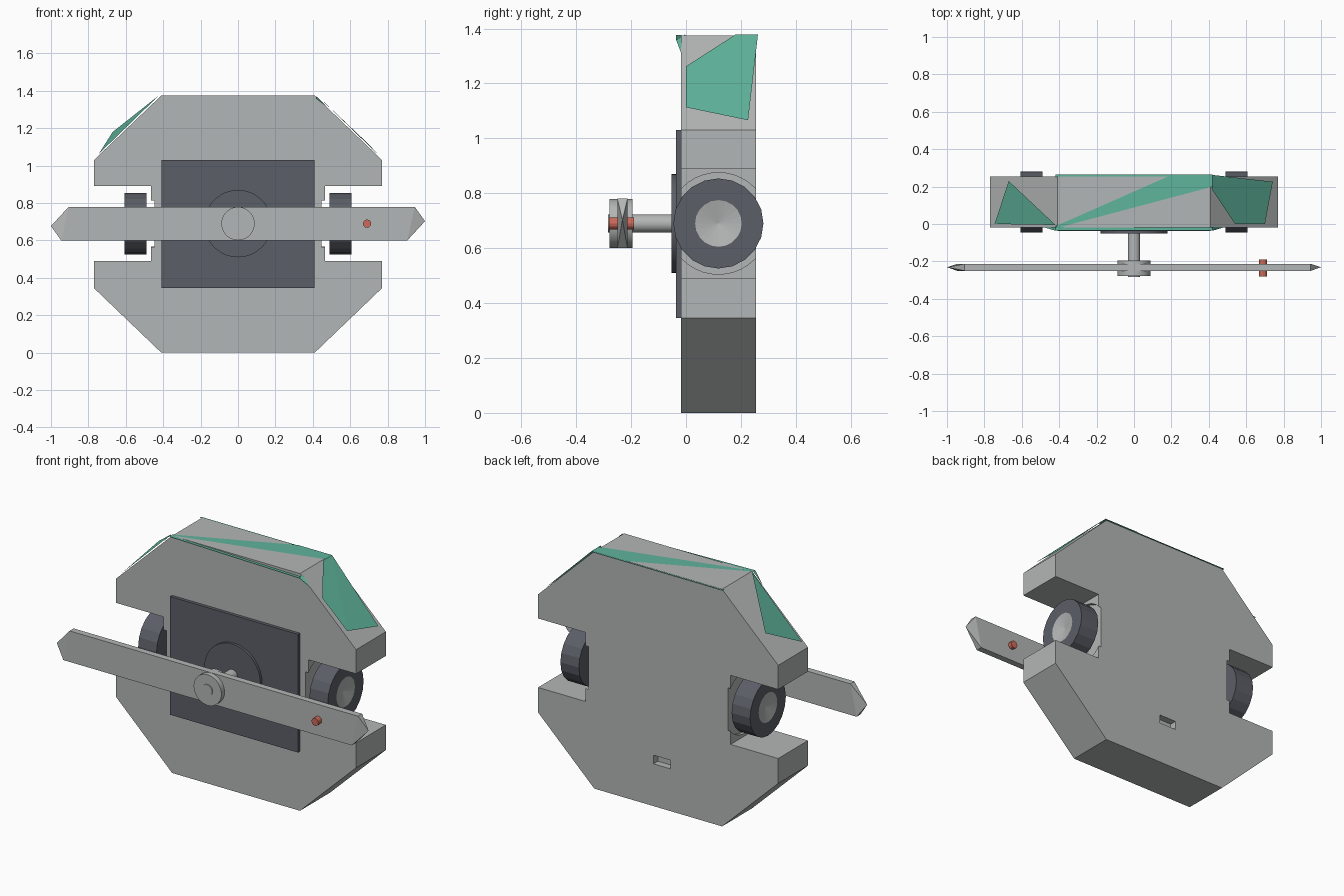
import bpy, bmesh
from math import pi, cos, sin
from mathutils import Matrix, Vector

cube = bpy.data.objects.get("Cube")
if cube:
    bpy.data.objects.remove(cube, do_unlink=True)


def material(name, rgb):
    m = bpy.data.materials.new(name)
    m.use_nodes = True
    m.diffuse_color = (*rgb, 1)
    node = next(n for n in m.node_tree.nodes if n.type == 'BSDF_PRINCIPLED')
    node.inputs["Base Color"].default_value = (*rgb, 1)
    return m


GREY = material("light_grey", (0.45, 0.47, 0.465))
DARK = material("dark_slate", (0.105, 0.112, 0.135))
GREEN = material("sea_green", (0.115, 0.46, 0.33))
RED = material("soft_red", (0.60, 0.14, 0.10))

AXIS_Z = 0.69      # height shared by wheels, shaft and blade
WHEEL_Y = 0.118
FRONT, BACK = -0.018, 0.255


def finish(name, bm, *mats, smooth=False, normals=True):
    if normals:
        bmesh.ops.recalc_face_normals(bm, faces=bm.faces[:])
    me = bpy.data.meshes.new(name)
    bm.to_mesh(me)
    bm.free()
    ob = bpy.data.objects.new(name, me)
    bpy.context.collection.objects.link(ob)
    for m in mats:
        me.materials.append(m)
    if smooth:
        activate(ob)
        bpy.ops.object.shade_smooth_by_angle(angle=0.6)
    return ob


def activate(ob):
    bpy.ops.object.select_all(action='DESELECT')
    ob.select_set(True)
    bpy.context.view_layer.objects.active = ob


def prism(name, outline, y0, y1, mat):
    """Extrude an x-z outline from y0 to y1."""
    bm = bmesh.new()
    face = bm.faces.new([bm.verts.new((x, y0, z)) for x, z in outline])
    new = bmesh.ops.extrude_face_region(bm, geom=[face])["geom"]
    moved = [v for v in new if isinstance(v, bmesh.types.BMVert)]
    bmesh.ops.translate(bm, verts=moved, vec=(0, y1 - y0, 0))
    return finish(name, bm, mat)


def box(name, x0, x1, y0, y1, z0, z1, mat):
    return prism(name, [(x0, z0), (x1, z0), (x1, z1), (x0, z1)], y0, y1, mat)


def cylinder(name, axis, a, b, radius, centre, mat, sides=40, smooth=True):
    """Cylinder along axis X or Y from a to b; centre is the other two coordinates."""
    bm = bmesh.new()
    mid = (a + b) / 2
    if axis == 'X':
        place = Matrix.Translation((mid, *centre)) @ Matrix.Rotation(pi / 2, 4, 'Y')
    else:
        place = Matrix.Translation((centre[0], mid, centre[1])) @ Matrix.Rotation(pi / 2, 4, 'X')
    bmesh.ops.create_cone(bm, cap_ends=True, segments=sides, radius1=radius,
                          radius2=radius, depth=abs(b - a), matrix=place)
    return finish(name, bm, mat, smooth=smooth)


def cut(target, cutter):
    cutter.hide_render = True
    activate(target)
    mod = target.modifiers.new("cut", 'BOOLEAN')
    mod.operation = 'DIFFERENCE'
    mod.solver = 'EXACT'
    mod.object = cutter
    bpy.ops.object.modifier_apply(modifier=mod.name)
    bpy.data.objects.remove(cutter, do_unlink=True)


# Octagonal body with side notches
half = [(0.41, 0), (0.77, 0.345), (0.77, 0.49), (0.465, 0.49),
        (0.465, 0.89), (0.77, 0.89), (0.77, 1.03), (0.41, 1.375)]
outline = half + [(-x, z) for x, z in reversed(half)]
body = prism("body", outline, FRONT, BACK, GREY)

# Round wheel pockets and the rear socket
for s in (1, -1):
    cut(body, cylinder("pocket_cutter", 'X', s * 0.447, s * 0.55, 0.185,
                       (WHEEL_Y, AXIS_Z), GREY, smooth=False))
cut(body, box("socket_cutter", -0.08, 0.03, BACK - 0.04, BACK + 0.05, 0.245, 0.295, GREY))

# Wheels: turned profile of (distance along axle, radius), with dished hub
R, HUB = 0.164, 0.085
profile = [(0.49, 0), (0.49, R), (0.608, R), (0.608, HUB), (0.59, 0)]
SIDES = 20
for s, side in ((1, "left"), (-1, "right")):
    bm = bmesh.new()
    verts = [bm.verts.new((s * x, WHEEL_Y, AXIS_Z + r)) for x, r in profile]
    edges = [bm.edges.new(p) for p in zip(verts, verts[1:])]
    bmesh.ops.spin(bm, geom=verts + edges, cent=(0, WHEEL_Y, AXIS_Z), axis=(1, 0, 0),
                   angle=2 * pi, steps=SIDES)
    bmesh.ops.remove_doubles(bm, verts=bm.verts[:], dist=0.0005)
    for f in bm.faces:
        c = f.calc_center_median()
        if abs(c.x) > 0.59 and Vector((c.y - WHEEL_Y, c.z - AXIS_Z)).length < HUB:
            f.material_index = 1
    finish(side + "_wheel", bm, DARK, GREY)
    cylinder(side + "_axle", 'X', s * 0.43, s * 0.495, 0.05, (WHEEL_Y, AXIS_Z), GREY)

# Front plate, turntable disc and shaft
box("front_plate", -0.41, 0.41, -0.037, FRONT, 0.345, 1.03, DARK)
cylinder("turntable_disc", 'Y', -0.052, -0.03, 0.18, (0, AXIS_Z), DARK, sides=48)
cylinder("blade_shaft", 'Y', -0.284, -0.05, 0.033, (0, AXIS_Z), GREY)
cylinder("rear_hub_disc", 'Y', -0.214, -0.194, 0.089, (0, AXIS_Z), GREY)
cylinder("front_hub_disc", 'Y', -0.279, -0.249, 0.089, (0, AXIS_Z), GREY)

# Long blade with skewed pyramid tips
bm = bmesh.new()
ends = {}
for s in (1, -1):
    ring = [bm.verts.new((s * x, y, AXIS_Z + s * z)) for x, y, z in (
        (0.945, -0.25, 0.09), (0.945, -0.213, 0.09), (0.905, -0.213, -0.09), (0.905, -0.25, -0.09))]
    tip = bm.verts.new((s, -0.2315, AXIS_Z + s * 0.013))
    for i in range(4):
        bm.faces.new((ring[i], ring[(i + 1) % 4], tip))
    ends[s] = ring
a = ends[1]
b = [ends[-1][i] for i in (3, 2, 1, 0)]
for i in range(4):
    j = (i + 1) % 4
    bm.faces.new((a[i], a[j], b[j], b[i]))
finish("blade", bm, GREY)

# Peg near the blade end
cylinder("blade_peg", 'Y', -0.281, -0.19, 0.022, (0.69, AXIS_Z), RED, sides=12, smooth=False)


def sheet(name, *polys):
    """Thin loose panels, each a fan of triangles."""
    bm = bmesh.new()
    for poly in polys:
        v = [bm.verts.new(p) for p in poly]
        for i in range(1, len(v) - 1):
            f = bm.faces.new((v[0], v[i], v[i + 1]))
            f.normal_update()
            if f.normal.z < 0:
                f.normal_flip()
    return finish(name, bm, GREEN, normals=False)


# Warped green covering over the roof
TOP = 1.378
sheet("roof_band", [(-0.42, -0.012, TOP), (-0.40, -0.018, TOP), (0.42, 0.2, TOP),
                    (0.42, 0.262, TOP), (0.2, 0.262, TOP)])
sheet("left_slope_panel", [(0.42, 0.262, TOP), (0.42, 0.18, TOP), (0.54, 0, 1.262),
                           (0.70, 0, 1.113), (0.742, 0.226, 1.066)])
sheet("right_slope_panel", [(-0.42, -0.005, TOP), (-0.745, 0, 1.062), (-0.67, 0.23, 1.18)])

# Overhanging lips along the front and back roof edges
sheet("roof_lips",
      [(-0.42, -0.036, 1.376), (0.42, -0.036, 1.358), (0.42, -0.016, 1.358), (-0.42, -0.016, 1.376)],
      [(-0.42, -0.036, 1.376), (-0.42, -0.016, 1.376), (-0.48, -0.018, 1.312)],
      [(0.42, -0.036, 1.358), (0.42, -0.016, 1.372), (0.48, -0.018, 1.312)],
      [(-0.42, 0.264, 1.374), (0.42, 0.264, 1.374), (0.42, 0.25, 1.374), (-0.42, 0.25, 1.374)])
